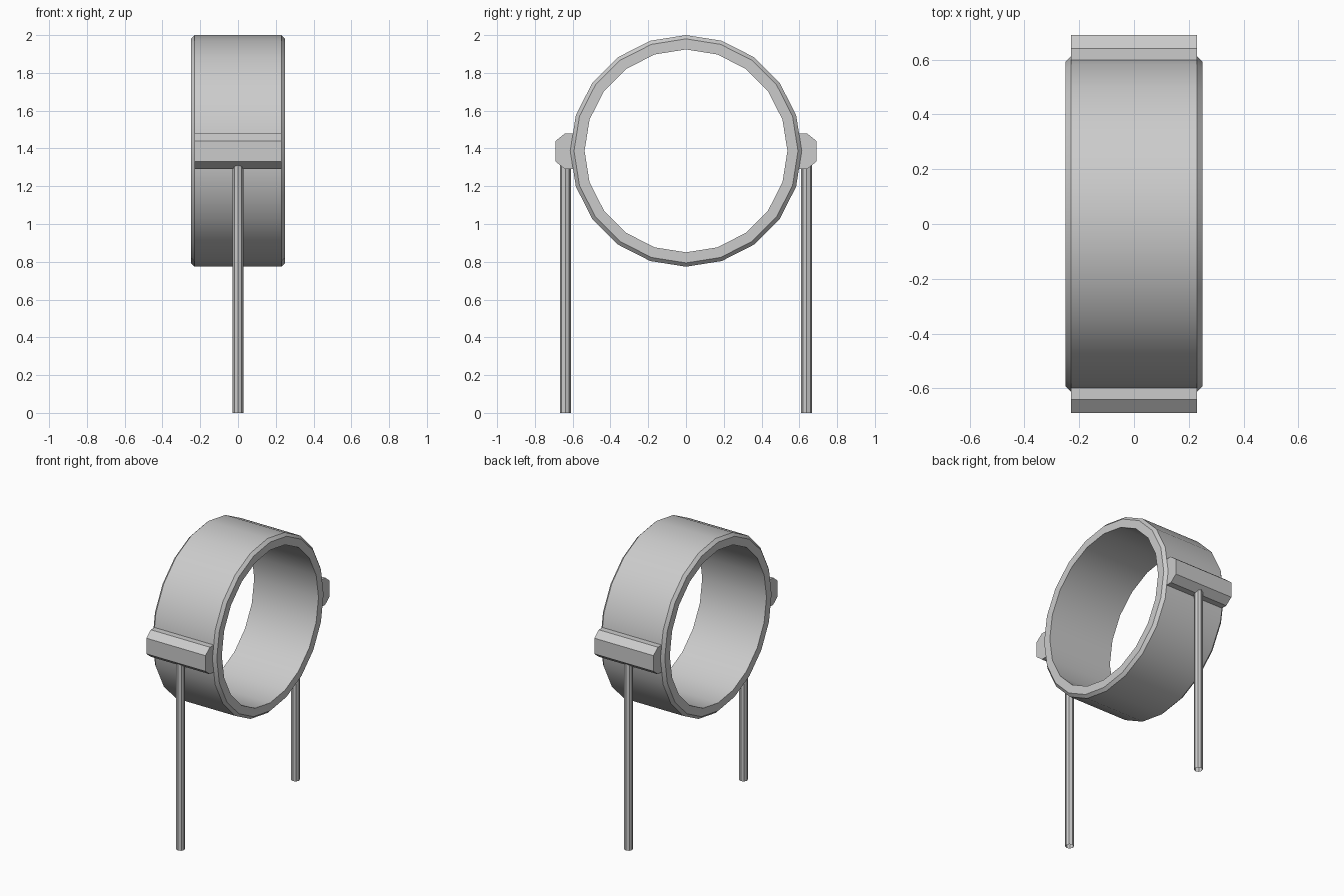
import bpy
from math import sin, cos, pi

if "Cube" in bpy.data.objects:
    bpy.data.objects.remove(bpy.data.objects["Cube"])

CZ = 1.387  # height of the ring centre


def make(name, verts, faces):
    mesh = bpy.data.meshes.new(name)
    mesh.from_pydata(verts, [], faces)
    obj = bpy.data.objects.new(name, mesh)
    bpy.context.collection.objects.link(obj)
    bpy.ops.object.select_all(action='DESELECT')
    obj.select_set(True)
    bpy.context.view_layer.objects.active = obj
    bpy.ops.object.mode_set(mode='EDIT')
    bpy.ops.mesh.select_all(action='SELECT')
    bpy.ops.mesh.normals_make_consistent(inside=False)
    bpy.ops.object.mode_set(mode='OBJECT')
    bpy.ops.object.shade_smooth_by_angle(angle=pi / 6)
    return obj


# Ring: closed (x, radius) profile revolved around the x axis in 20 steps
N = 20
profile = [(-0.25, 0.537), (-0.25, 0.593), (-0.23, 0.613),
           (0.23, 0.613), (0.25, 0.593), (0.25, 0.537)]
P = len(profile)
verts = [(x, r * sin(2 * pi * i / N), CZ + r * cos(2 * pi * i / N))
         for i in range(N) for x, r in profile]
faces = [(i * P + j, i * P + (j + 1) % P,
          (i + 1) % N * P + (j + 1) % P, (i + 1) % N * P + j)
         for i in range(N) for j in range(P)]
make("ring", verts, faces)

# Side brackets and legs, one pair per side
bracket = [(0.595, 1.48), (0.64, 1.48), (0.69, 1.44),
           (0.69, 1.33), (0.64, 1.29), (0.595, 1.29)]
B = len(bracket)
for side, s in (("front", -1), ("back", 1)):
    # Bracket: chamfered profile extruded along x
    verts = [(x, s * y, z) for x in (-0.23, 0.23) for y, z in bracket]
    faces = [tuple(range(B)), tuple(range(B, 2 * B))]
    faces += [(j, (j + 1) % B, B + (j + 1) % B, B + j) for j in range(B)]
    make(side + "_bracket", verts, faces)

    # Leg: eight-sided tube, open at the foot, top sunk into the bracket
    R, S = 0.028, 8
    verts = [(R * sin(2 * pi * i / S), s * 0.638 + R * cos(2 * pi * i / S), z)
             for z in (0, 1.33) for i in range(S)]
    faces = [(i, (i + 1) % S, S + (i + 1) % S, S + i) for i in range(S)]
    faces.append(tuple(range(S, 2 * S)))
    make(side + "_leg", verts, faces)
